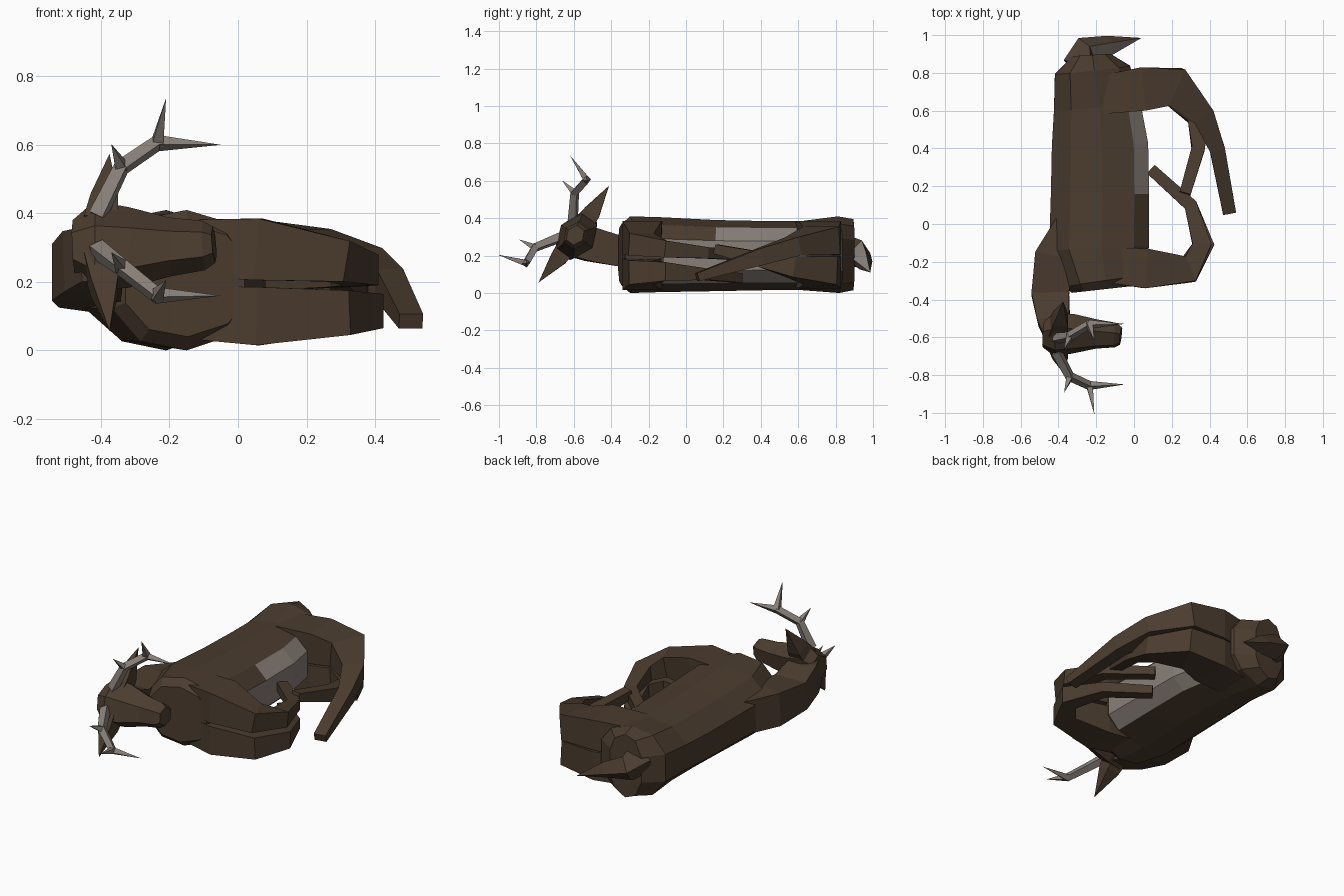
import bpy, bmesh, math
from mathutils import Vector

cube = bpy.data.objects.get("Cube")
if cube:
    bpy.data.objects.remove(cube)


def material(name, rgb):
    m = bpy.data.materials.new(name)
    m.use_nodes = True
    m.diffuse_color = (*rgb, 1)
    m.node_tree.nodes["Principled BSDF"].inputs["Base Color"].default_value = (*rgb, 1)
    return m


brown = material("brown_hide", (0.07, 0.045, 0.028))
grey = material("pale_grey", (0.25, 0.215, 0.19))
X = Vector((1, 0, 0))
Z = Vector((0, 0, 1))


def polygon(sides):
    """Unit outline with flat sides touching the half width."""
    k = 1 / math.cos(math.pi / sides)
    angles = [2 * math.pi * (j + 0.5) / sides for j in range(sides)]
    return [(k * math.cos(w), k * math.sin(w)) for w in angles]


def loft(name, rings, outline, up=Z, mats=(brown,), rule=None):
    """Skin rings of (point, half width, half height); zero width makes a tip."""
    bm = bmesh.new()
    pts = [Vector(r[0]) for r in rings]
    sides = len(outline)
    loops = []
    for i, (p, a, b) in enumerate(rings):
        t = (pts[min(i + 1, len(pts) - 1)] - pts[max(i - 1, 0)]).normalized()
        side = up.cross(t).normalized()
        v = t.cross(side)
        if a == 0:
            loops.append([bm.verts.new(pts[i])] * sides)
        else:
            loops.append([bm.verts.new(pts[i] + a * c * side + b * s * v) for c, s in outline])
    for lo, hi in zip(loops, loops[1:]):
        for j in range(sides):
            n = (j + 1) % sides
            bm.faces.new(list(dict.fromkeys((lo[j], lo[n], hi[n], hi[j]))))
    for end in (loops[0], loops[-1]):
        if end[0] != end[1]:
            bm.faces.new(end)
    bmesh.ops.recalc_face_normals(bm, faces=bm.faces)
    if rule:
        for f in bm.faces:
            f.material_index = int(rule(f.normal, f.calc_center_median()))
    mesh = bpy.data.meshes.new(name)
    bm.to_mesh(mesh)
    bm.free()
    for m in mats:
        mesh.materials.append(m)
    obj = bpy.data.objects.new(name, mesh)
    bpy.context.collection.objects.link(obj)


def belly(n, c):
    # Pale belly; its upper edge is pale only towards the rear
    return n.x > .5 and (.15 if n.z > .3 else -.15) < c.y < .65


box, hexagon = polygon(4), polygon(6)

# Body lying on its side: flat belly at +x, ridged flanks, broad back
flank = [(1, .42), (.7, .8), (.05, 1), (-.6, .87), (-1, .4),
         (-1, -.4), (-.6, -.87), (.05, -1), (.72, -.77), (1, -.42)]
loft("body", [((-.225, .895, .205), .1, .19), ((-.22, .815, .205), .2, .205),
              ((-.195, .62, .2), .23, .185), ((-.18, .42, .2), .255, .185),
              ((-.18, .16, .2), .26, .19), ((-.185, -.13, .205), .265, .2),
              ((-.16, -.3, .205), .21, .205), ((-.155, -.345, .205), .175, .165)],
     flank, mats=(brown, grey), rule=belly)

# Neck
loft("neck", [((-.36, 0, .21), .06, .1), ((-.43, -.17, .225), .095, .1),
              ((-.443, -.37, .228), .1, .083), ((-.425, -.51, .26), .085, .09),
              ((-.4, -.62, .28), .06, .08)], box)

# Tail, pale on the inner side
loft("tail", [((-.28, .83, .23), .08, .07), ((-.25, .925, .21), .05, .055),
              ((-.13, .945, .175), .035, .04), ((.04, .985, .11), 0, 0)], box,
     Vector((0, 1.5, 1)), (brown, grey), lambda n, c: n.y < 0 and c.x > -.22)

# Legs: upper and lower pairs
loft("upper_front_leg", [((-.2, -.21, .3), .09, .08), ((.06, -.235, .295), .105, .09),
                         ((.29, -.24, .26), .07, .06), ((.36, -.11, .235), .05, .045),
                         ((.3, .1, .215), .035, .03), ((.09, .29, .2), .03, .025)], box)
loft("lower_front_leg", [((-.2, -.21, .115), .09, .075), ((.06, -.235, .1), .105, .085),
                         ((.3, -.24, .11), .07, .065), ((.375, -.11, .115), .05, .05),
                         ((.3, .1, .1), .035, .03), ((.1, .28, .08), .03, .025)], box)
loft("upper_hind_leg", [((-.2, .68, .29), .1, .09), ((.05, .715, .295), .115, .09),
                        ((.22, .725, .28), .105, .075), ((.365, .575, .25), .06, .05),
                        ((.44, .4, .195), .04, .045), ((.505, .06, .085), .035, .022)], box)
loft("lower_hind_leg", [((-.2, .68, .12), .1, .09), ((.05, .715, .11), .115, .085),
                        ((.22, .72, .12), .1, .075), ((.34, .56, .14), .055, .055),
                        ((.34, .4, .18), .035, .04), ((.27, .16, .235), .03, .025)], box)

# Head frame: forward along x, tilted sideways
L = Vector((0, .59, .81))
U = Vector((0, -.81, .59))


def head(x, l, u):
    return Vector((x, -.6, .315)) + L * l + U * u


loft("head", [(head(-.48, 0, -.02), .07, .06), (head(-.42, 0, -.015), .125, .085),
              (head(-.32, 0, -.025), .11, .085), (head(-.2, 0, -.022), .078, .068),
              (head(-.1, 0, -.015), .065, .058), (head(-.07, 0, -.01), .048, .042)], hexagon, U)

# Ears and antlers, mirrored across the head
for s, side in ((1, "left"), (-1, "right")):
    loft(side + "_ear", [(head(-.4, s * .06, -.01), .055, .05),
                         (head(-.39, s * .15, -.01), .045, .04),
                         (head(-.375, s * .32, 0), 0, 0)], box, X)
    fork = head(-.235, s * .275, .115)
    bend = head(-.34, s * .18, .125)
    loft(side + "_antler", [(head(-.41, s * .06, .05), .022, .022), (bend, .019, .018),
                            (fork, .018, .017), (head(-.05, s * .272, .11), 0, 0)],
         box, U, (grey,))
    for label, root, tip in (("fork", fork, head(-.21, s * .328, .264)),
                             ("prong", bend, head(-.37, s * .195, .22))):
        loft(f"{side}_antler_{label}", [(root, .017, .017), (tip, 0, 0)], box, X, (grey,))
